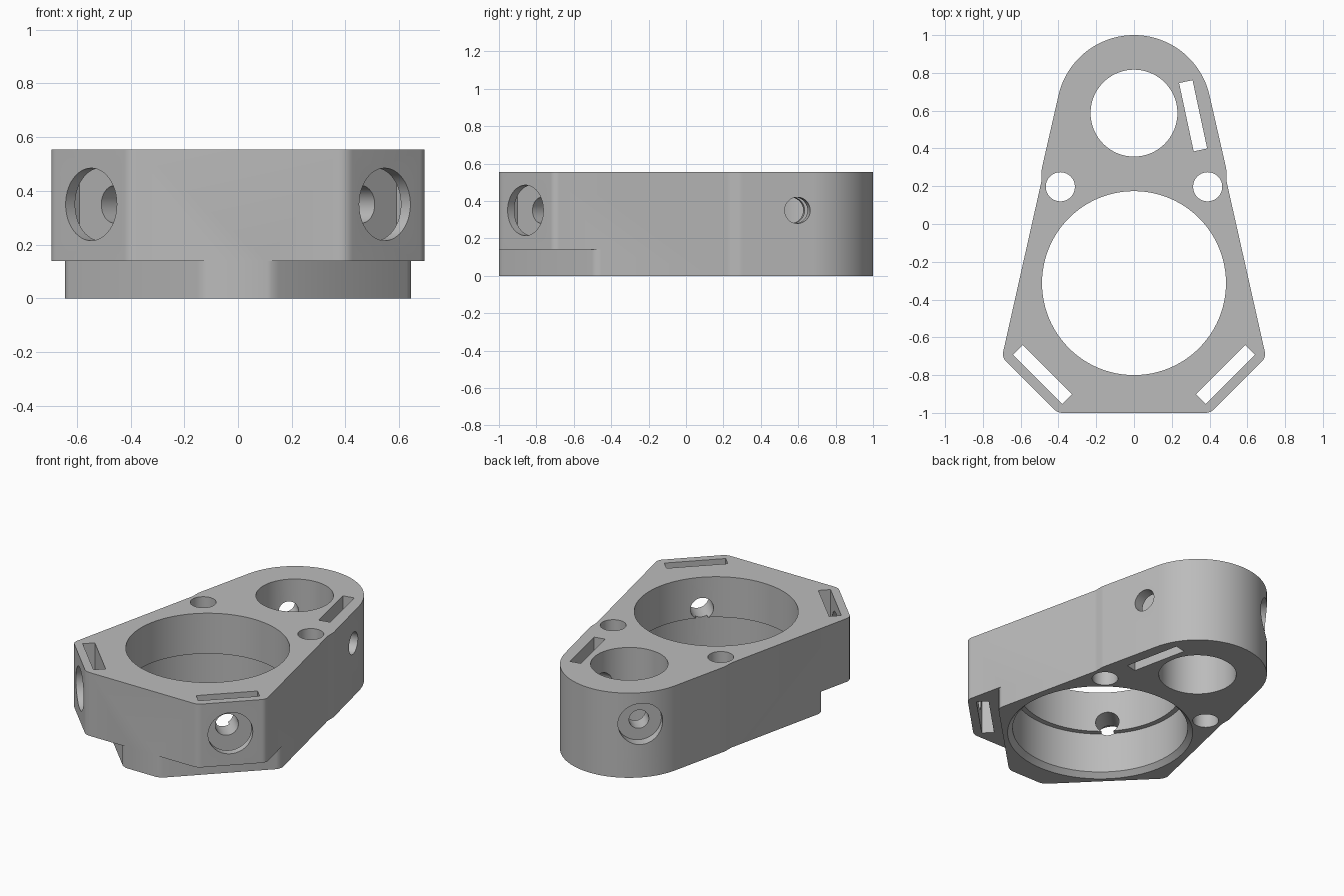
import bpy, bmesh
from math import sin, cos, pi, radians, atan2
from mathutils import Vector, Matrix

if "Cube" in bpy.data.objects:
    bpy.data.objects.remove(bpy.data.objects["Cube"], do_unlink=True)

HEIGHT, HOLE_Z, STEP_Z = 0.555, 0.35, 0.14

grey = bpy.data.materials.new("plain_grey")
grey.use_nodes = True
colour = (0.5, 0.5, 0.5, 1)
grey.diffuse_color = colour
grey.node_tree.nodes["Principled BSDF"].inputs["Base Color"].default_value = colour


def make_object(name, bm):
    bmesh.ops.recalc_face_normals(bm, faces=bm.faces)
    mesh = bpy.data.meshes.new(name)
    bm.to_mesh(mesh)
    bm.free()
    mesh.materials.append(grey)
    obj = bpy.data.objects.new(name, mesh)
    bpy.context.collection.objects.link(obj)
    return obj


def prism(name, points, z0, z1):
    bm = bmesh.new()
    base = bm.faces.new([bm.verts.new((x, y, z0)) for x, y in points])
    top = bmesh.ops.extrude_face_region(bm, geom=[base])["geom"]
    verts = [v for v in top if isinstance(v, bmesh.types.BMVert)]
    bmesh.ops.translate(bm, verts=verts, vec=(0, 0, z1 - z0))
    return make_object(name, bm)


def fillet(before, corner, after, cut, steps=6):
    """Round a corner with a short curve starting `cut` away from it."""
    b, c, a = Vector(before), Vector(corner), Vector(after)
    p, q = c + (b - c).normalized() * cut, c + (a - c).normalized() * cut
    ts = [i / steps for i in range(steps + 1)]
    return [tuple(p * (1 - t) ** 2 + c * 2 * t * (1 - t) + q * t * t) for t in ts]


def cone(name, centre, direction, r1, r2, depth, segments=96):
    bm = bmesh.new()
    turn = Vector(direction).to_track_quat("Z", "Y").to_matrix().to_4x4()
    bmesh.ops.create_cone(bm, cap_ends=True, segments=segments, radius1=r1,
                          radius2=r2, depth=depth,
                          matrix=Matrix.Translation(centre) @ turn)
    return make_object(name, bm)


def drill(target, cutter):
    cutter.hide_render = True
    mod = target.modifiers.new("cut", "BOOLEAN")
    mod.operation, mod.solver, mod.object = "DIFFERENCE", "EXACT", cutter
    bpy.context.view_layer.objects.active = target
    bpy.ops.object.modifier_apply(modifier=mod.name)
    bpy.data.objects.remove(cutter, do_unlink=True)


def bore(target, x, y, z0, z1, r1, r2=None):
    drill(target, cone("bore_cutter", (x, y, (z0 + z1) / 2), (0, 0, 1),
                       r1, r2 or r1, z1 - z0))


def side_hole(target, start, end, radius):
    a, b = Vector((*start, HOLE_Z)), Vector((*end, HOLE_Z))
    drill(target, cone("hole_cutter", (a + b) / 2, b - a, radius, radius,
                       (b - a).length, 48))


def slot(target, x, y, angle, length=0.37, width=0.073):
    u = Vector((cos(angle), sin(angle))) * length / 2
    v = Vector((-sin(angle), cos(angle))) * width / 2
    c = Vector((x, y))
    corners = [c + u + v, c - u + v, c - u - v, c + u - v]
    drill(target, prism("slot_cutter", corners, -0.1, HEIGHT + 0.1))


# Outline: right half from the front up, round back, then mirrored
waist_low, side, front, mid = (0.489, 0.23), (0.699, -0.705), (0.405, -1), (0, -1)
half = fillet(mid, front, side, 0.03) + fillet(front, side, waist_low, 0.03)
half += fillet(side, waist_low, (0.489, 0.26), 0.012)
half += fillet((0.489, 0.26), (0.489, 0.29), (0.4, 0.682), 0.012)
start = radians(12.7)
half += [(0.41 * cos(a), 0.59 + 0.41 * sin(a))
         for a in (start + (pi / 2 - start) * i / 32 for i in range(33))]
outline = half + [(-x, y) for x, y in reversed(half[:-1])]
body = prism("clamp_body", outline, 0, HEIGHT)

# Undercut front corners
under = [(0.08, -1.01), (0.11, -1), (0.125, -0.995), (0.15, -0.98), (0.628, -0.502),
         (0.638, -0.486), (0.643, -0.465), (0.643, -0.45), (0.8, -0.45),
         (0.8, -1.1), (0.08, -1.1)]
for s in (1, -1):
    drill(body, prism("undercut_cutter", [(s * x, y) for x, y in under], -0.1, STEP_Z))

# Main bore with a wider lower seat and chamfered mouth, rear bore, bolt holes
bore(body, 0, -0.313, -0.1, HEIGHT + 0.1, 0.487)
bore(body, 0, -0.313, -0.1, 0.29, 0.52)
bore(body, 0, -0.313, -0.03, 0.03, 0.58, 0.52)
bore(body, 0, 0.587, -0.1, HEIGHT + 0.1, 0.23)
for s in (1, -1):
    bore(body, s * 0.39, 0.197, -0.1, HEIGHT + 0.1, 0.077)

# Nut slots, screw holes and counterbores in the front corners
for s in (1, -1):
    slot(body, s * 0.485, -0.797, s * pi / 4)
    side_hole(body, (s * 0.485, -0.797), (s * 0.645, -0.957), 0.135)
    side_hole(body, (s * 0.24, -0.552), (s * 0.485, -0.797), 0.07)

# Rear nut slot with its screw hole on one side
slot(body, 0.313, 0.573, atan2(-0.36, 0.077))
side_hole(body, (0.12, 0.532), (0.55, 0.624), 0.07)

# Counterbored screw hole through the round back
diag = Vector((-1, 1)).normalized()
centre = Vector((0, 0.59))
side_hole(body, centre + diag * 0.34, centre + diag * 0.6, 0.135)
side_hole(body, centre + diag * 0.1, centre + diag * 0.5, 0.06)

bpy.ops.object.select_all(action="DESELECT")
body.select_set(True)
bpy.context.view_layer.objects.active = body
bpy.ops.object.shade_smooth_by_angle(angle=radians(25))
